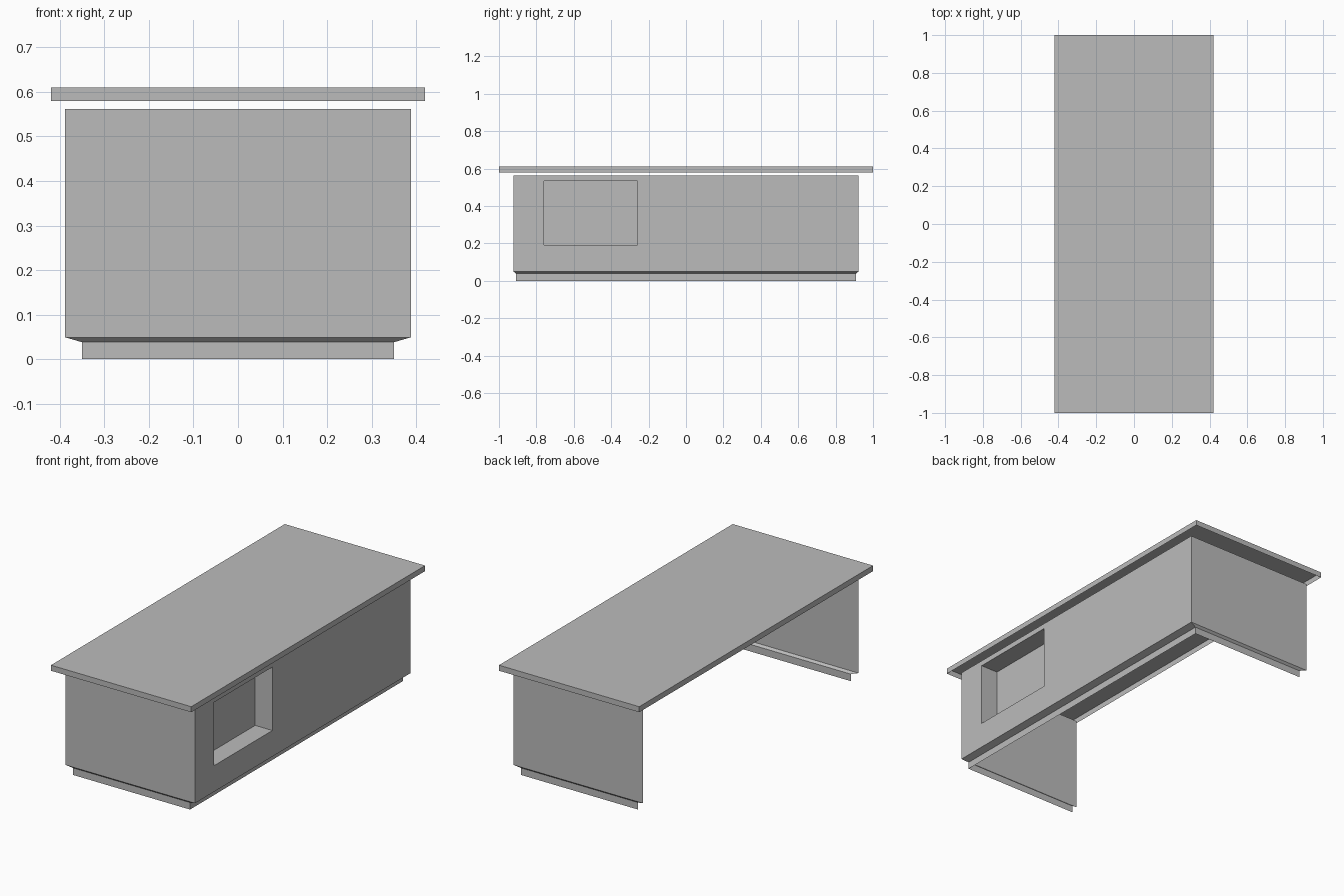
import bpy, bmesh

# Remove the default cube
cube = bpy.data.objects.get("Cube")
if cube:
    bpy.data.objects.remove(cube, do_unlink=True)

# Single flat grey
GREY = (0.5, 0.5, 0.5, 1.0)
mat = bpy.data.materials.new("plain grey")
mat.use_nodes = True
mat.diffuse_color = GREY
mat.node_tree.nodes["Principled BSDF"].inputs["Base Color"].default_value = GREY


def finish(bm, name):
    mesh = bpy.data.meshes.new(name)
    bm.to_mesh(mesh)
    bm.free()
    mesh.materials.append(mat)
    obj = bpy.data.objects.new(name, mesh)
    bpy.context.collection.objects.link(obj)
    return obj


def bridge(bm, lower, upper):
    """Join two closed rings of vertices with quads."""
    for i in range(len(lower)):
        j = (i + 1) % len(lower)
        bm.faces.new((lower[i], lower[j], upper[j], upper[i]))


def rectangle(bm, hx, hy, z):
    corners = ((-hx, -hy), (hx, -hy), (hx, hy), (-hx, hy))
    return [bm.verts.new((x, y, z)) for x, y in corners]


# Counter top: thin slab, open underneath
bm = bmesh.new()
bottom = rectangle(bm, 0.42, 1.0, 0.58)
top = rectangle(bm, 0.42, 1.0, 0.61)
bridge(bm, bottom, top)
bm.faces.new(top)
finish(bm, "counter_top")

# Counter body: thin three-sided shell, open on the -x side, with a toe kick
bm = bmesh.new()
rows = [rectangle(bm, hx, hy, z) for hx, hy, z in (
    (0.35, 0.91, 0.0), (0.35, 0.91, 0.038),
    (0.388, 0.922, 0.049), (0.388, 0.922, 0.562))]
for low, high in zip(rows, rows[1:]):
    for i in range(3):
        if high is rows[-1] and i == 1:
            continue  # the niche wall is built below
        bm.faces.new((low[i], low[i + 1], high[i + 1], high[i]))


# Niche wall: frame around the opening, then the recess and its back
def niche_ring(x):
    y0, y1, z0, z1 = -0.76, -0.26, 0.19, 0.533
    return [bm.verts.new((x, y, z)) for y, z in ((y0, z0), (y1, z0), (y1, z1), (y0, z1))]


low, high = rows[-2:]
wall = [low[1], low[2], high[2], high[1]]
opening = niche_ring(0.388)
back = niche_ring(0.285)
bridge(bm, wall, opening)
bridge(bm, opening, back)
bm.faces.new(back)
finish(bm, "counter_body")
